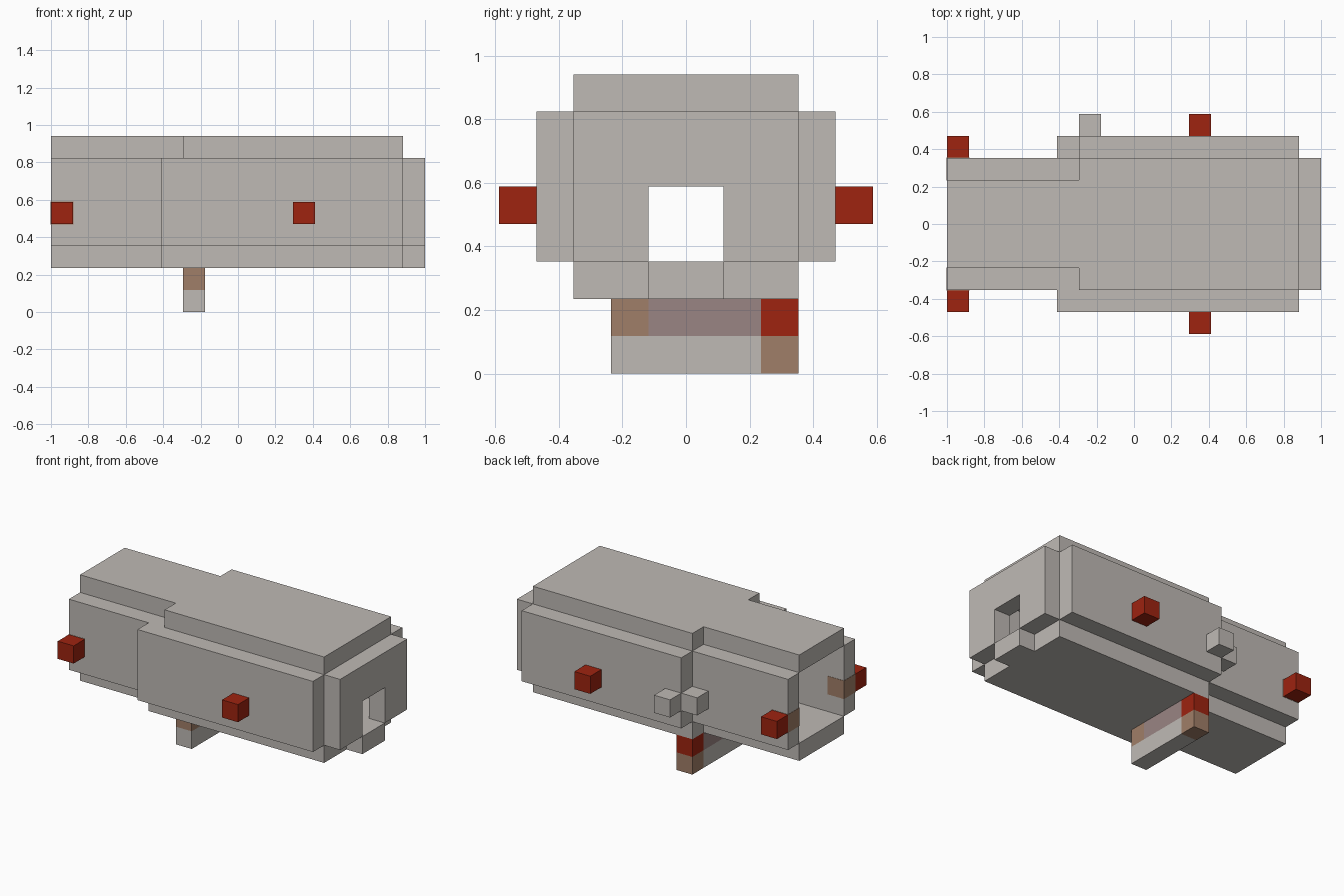
import bpy
import bmesh

cube = bpy.data.objects.get("Cube")
if cube:
    bpy.data.objects.remove(cube, do_unlink=True)

U = 2 / 17  # one block


def material(name, rgb):
    mat = bpy.data.materials.new(name)
    mat.use_nodes = True
    mat.diffuse_color = (*rgb, 1)
    bsdf = mat.node_tree.nodes["Principled BSDF"]
    bsdf.inputs["Base Color"].default_value = (*rgb, 1)
    bsdf.inputs["Roughness"].default_value = 0.8
    return mat


GREY = material("warm_grey", (0.52, 0.49, 0.46))
RED = material("brick_red", (0.342, 0.017, 0.005))
BROWN = material("tan_brown", (0.352, 0.209, 0.138))
MAUVE = material("dusty_mauve", (0.323, 0.235, 0.231))


def blocks(name, mat, *spans, grow=0.0):
    """One object made of boxes, each given as (x0, x1, y0, y1, z0, z1) in blocks."""
    bm = bmesh.new()
    for x0, x1, y0, y1, z0, z1 in spans:
        made = bmesh.ops.create_cube(bm, size=1)["verts"]
        for v in made:
            v.co.x = ((x0 + x1) / 2 - 8.5 + v.co.x * (x1 - x0)) * U + v.co.x * grow
            v.co.y = ((y0 + y1) / 2 - 5 + v.co.y * (y1 - y0)) * U + v.co.y * grow
            v.co.z = ((z0 + z1) / 2 + v.co.z * (z1 - z0)) * U + v.co.z * grow
    mesh = bpy.data.meshes.new(name)
    bm.to_mesh(mesh)
    bm.free()
    mesh.materials.append(mat)
    obj = bpy.data.objects.new(name, mesh)
    bpy.context.collection.objects.link(obj)
    return obj


# Floor: narrow at the open end, wide along the body, with a tongue
blocks("floor", GREY, (0, 6, 3, 7, 2, 3), (5, 6, 2, 3, 2, 3),
       (6, 16, 2, 8, 2, 3))
blocks("floor_tongue", GREY, (16, 17, 4, 6, 2, 3))

# Roof
blocks("roof", GREY, (0, 6, 3, 7, 7, 8), (6, 16, 2, 8, 7, 8))

# Side walls of the hollow body
blocks("front_wall", GREY, (5, 16, 1, 2, 3, 7))
blocks("back_wall", GREY, (6, 16, 8, 9, 3, 7))
blocks("front_nose_wall", GREY, (0, 6, 2, 3, 3, 7))
blocks("back_nose_wall", GREY, (0, 6, 7, 8, 3, 7))

# End wall with a square doorway
blocks("end_wall", GREY, (16, 17, 2, 4, 3, 7), (16, 17, 6, 8, 3, 7),
       (16, 17, 4, 6, 5, 7))

# Red knobs and the tinted patches behind the nose pair
for side, y_knob, y_nose, y_patch in (("front", 0, 1, 2), ("back", 9, 8, 7)):
    blocks(side + "_body_knob", RED, (11, 12, y_knob, y_knob + 1, 4, 5))
    blocks(side + "_nose_knob", RED, (0, 1, y_nose, y_nose + 1, 4, 5))
    blocks(side + "_nose_patch", BROWN, (0, 1, y_patch, y_patch + 1, 4, 5),
           grow=0.004)

# Grey studs on the back
blocks("back_studs", GREY, (6, 7, 9, 10, 4, 5), (5, 6, 8, 9, 4, 5))

# Crossbar under the body
blocks("crossbar_base", GREY, (6, 7, 3, 7, 0, 1))
blocks("crossbar_base_end", BROWN, (6, 7, 7, 8, 0, 1))
blocks("crossbar_front_end", BROWN, (6, 7, 3, 4, 1, 2))
blocks("crossbar_middle", MAUVE, (6, 7, 4, 7, 1, 2))
blocks("crossbar_knob", RED, (6, 7, 7, 8, 1, 2))
